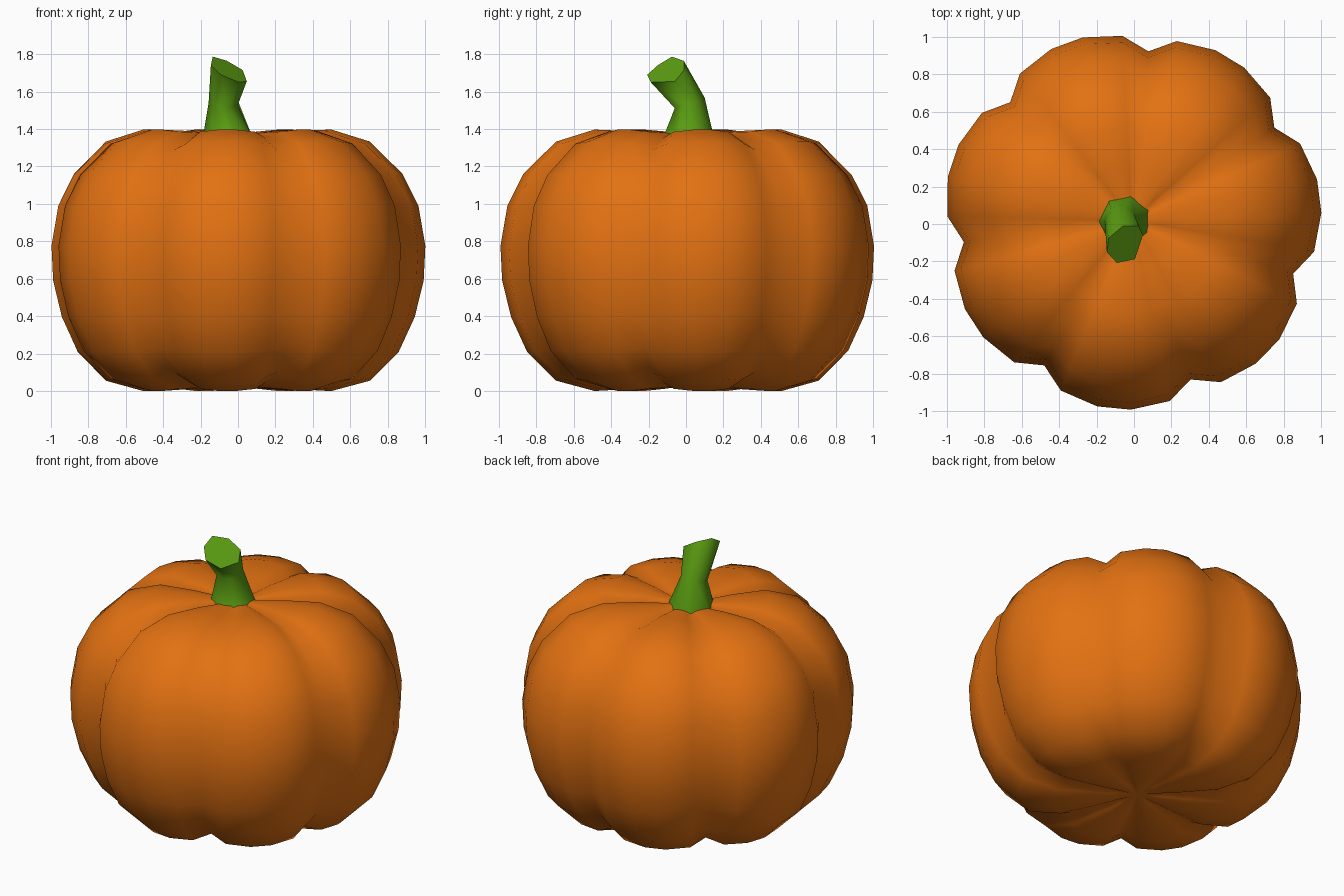
import bpy, bmesh, math

if "Cube" in bpy.data.objects:
    bpy.data.objects.remove(bpy.data.objects["Cube"])

def material(name, color):
    m = bpy.data.materials.new(name)
    m.diffuse_color = (*color, 1.0)
    m.use_nodes = True
    m.node_tree.nodes["Principled BSDF"].inputs["Base Color"].default_value = m.diffuse_color
    return m

def loft(name, rings, mat, start=None, end=None):
    """Skin a stack of vertex rings; ends close to a point or with a flat cap."""
    bm = bmesh.new()
    loops = [[bm.verts.new(p) for p in ring] for ring in rings]
    n = len(loops[0])
    for a, b in zip(loops, loops[1:]):
        for i in range(n):
            j = (i + 1) % n
            bm.faces.new((a[i], a[j], b[j], b[i]))
    for loop, tip in ((loops[0], start), (loops[-1], end)):
        if tip:
            v = bm.verts.new(tip)
            for i in range(n):
                bm.faces.new((loop[i], loop[(i + 1) % n], v))
        else:
            bm.faces.new(loop)
    bmesh.ops.recalc_face_normals(bm, faces=bm.faces)
    me = bpy.data.meshes.new(name)
    bm.to_mesh(me)
    bm.free()
    for p in me.polygons:
        p.use_smooth = len(p.vertices) <= 4   # caps stay flat
    me.materials.append(mat)
    ob = bpy.data.objects.new(name, me)
    bpy.context.collection.objects.link(ob)
    return ob

orange = material("pumpkin orange", (0.76, 0.165, 0.006))
green = material("stem green", (0.105, 0.34, 0.006))

# Body: seven lobes of five segments; (angle in lobe, radius factor, groove depth)
CX, CY = -0.01, 0.02
LOBE = [(0, 0.896, 1.0), (8.5, 0.975, 0.25), (20.6, 1.0, 0.0),
        (30.8, 1.0, 0.0), (42.9, 0.975, 0.25)]
# Lobe profile: radius, height, vertical pull of the groove
PROFILE = [(0.14, 0.025, 0.015), (0.29, 0.012, 0.028), (0.51, 0.0, 0.045),
           (0.715, 0.055, 0.045), (0.87, 0.21, 0.02), (0.955, 0.395, 0.0),
           (1.003, 0.59, 0.0), (1.012, 0.775, 0.0), (0.975, 0.99, 0.0),
           (0.89, 1.16, -0.02), (0.715, 1.333, -0.045), (0.51, 1.397, -0.045),
           (0.29, 1.388, -0.028), (0.14, 1.372, -0.015)]
rings = []
for r, z, pull in PROFILE:
    ring = []
    for k in range(7):
        for off, f, g in LOBE:
            a = math.radians(84.5 - k * 360 / 7 - off)
            ring.append((CX + r * f * math.cos(a), CY + r * f * math.sin(a), z + pull * g))
    rings.append(ring)
loft("pumpkin_body", rings, orange, (CX, CY, 0.035), (CX, CY, 1.36))

# Stem: seven sides, narrow waist, bent towards the front with a slanted cut
def heptagon(cx, cy, cz, r, tilt=0.0):
    pts = []
    for k in range(7):
        a = math.radians(128 - k * 360 / 7)
        y = r * math.sin(a)
        pts.append((cx + r * math.cos(a), cy + y, cz + tilt * y))
    return pts

cut = [(-0.135, -0.075, 1.787), (-0.06, -0.012, 1.765), (0.025, -0.01, 1.715),
       (0.047, -0.06, 1.655), (0.005, -0.188, 1.65), (-0.092, -0.208, 1.69),
       (-0.145, -0.15, 1.742)]
loft("stem", [heptagon(-0.045, 0.012, 1.33, 0.147),
              heptagon(-0.075, 0.02, 1.54, 0.082, 0.35), cut], green)
